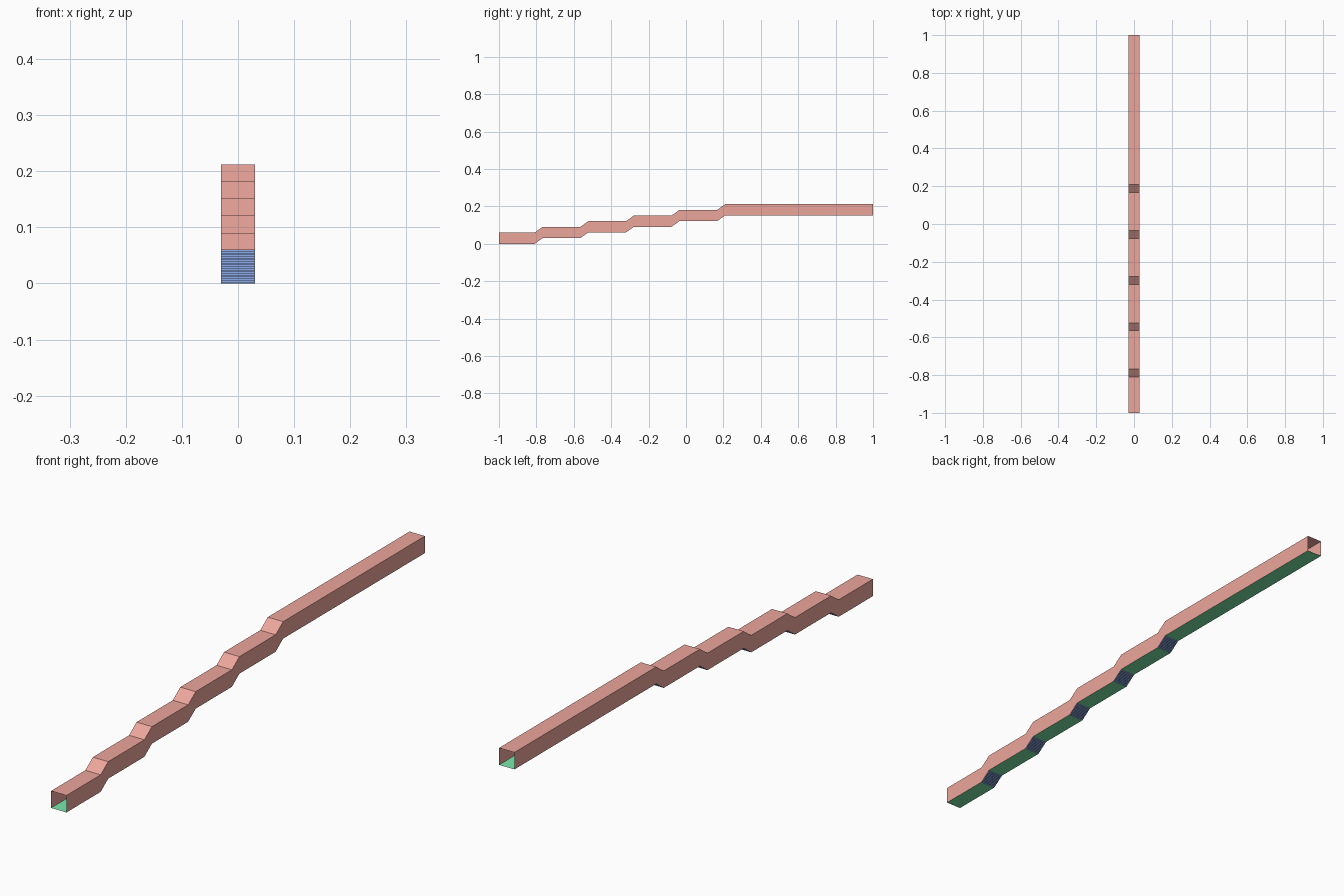
import bpy

if "Cube" in bpy.data.objects:
    bpy.data.objects.remove(bpy.data.objects["Cube"])

W, H = 0.03, 0.06            # half width, clear height
RISE, RUN, N = 0.0304, 0.042, 5
FIRST, PITCH = -0.809, 0.244
STEPS = 10


def material(name, rgb):
    m = bpy.data.materials.new(name)
    m.diffuse_color = (*rgb, 1)
    m.use_nodes = True
    m.node_tree.nodes["Principled BSDF"].inputs["Base Color"].default_value = m.diffuse_color
    return m


RED = material("red", (0.84, 0.38, 0.33))
GREEN = material("green", (0.2, 0.8, 0.4))
BLUE = material("blue", (0.27, 0.42, 0.83))


def make(name, verts, faces, mat):
    me = bpy.data.meshes.new(name)
    me.from_pydata(verts, [], faces)
    me.materials.append(mat)
    ob = bpy.data.objects.new(name, me)
    bpy.context.collection.objects.link(ob)
    return ob


def strip(name, path, x0, x1, mat, dz0=0.0, dz1=0.0):
    """Sheet along a (y, z) path between two edges."""
    verts, faces = [], []
    for y, z in path:
        verts += [(x0, y, z + dz0), (x1, y, z + dz1)]
    for i in range(len(path) - 1):
        a = 2 * i
        faces.append((a, a + 1, a + 3, a + 2))
    return make(name, verts, faces, mat)


# Walkway path: level runs joined by short climbs
path = [(-1.0, 0.0)]
for i in range(N):
    y = FIRST + i * PITCH
    path += [(y, i * RISE), (y + RUN, (i + 1) * RISE)]
path.append((1.0, N * RISE))

# Outer shell
strip("roof", path, -W, W, RED, H, H)
strip("left_wall", path, -W, -W, RED, H, 0)
strip("right_wall", path, W, W, RED, 0, H)

# Level floors
for i in range(N + 1):
    strip(f"floor_{i + 1}", path[2 * i:2 * i + 2], -W, W, GREEN)

# Stair flights
for i in range(N):
    y, z = path[2 * i + 1]
    steps = [(y, z)]
    for s in range(STEPS):
        top = z + (s + 1) * RISE / STEPS
        steps += [(y + s * RUN / STEPS, top), (y + (s + 1) * RUN / STEPS, top)]
    strip(f"stairs_{i + 1}", steps, -W, W, BLUE)
